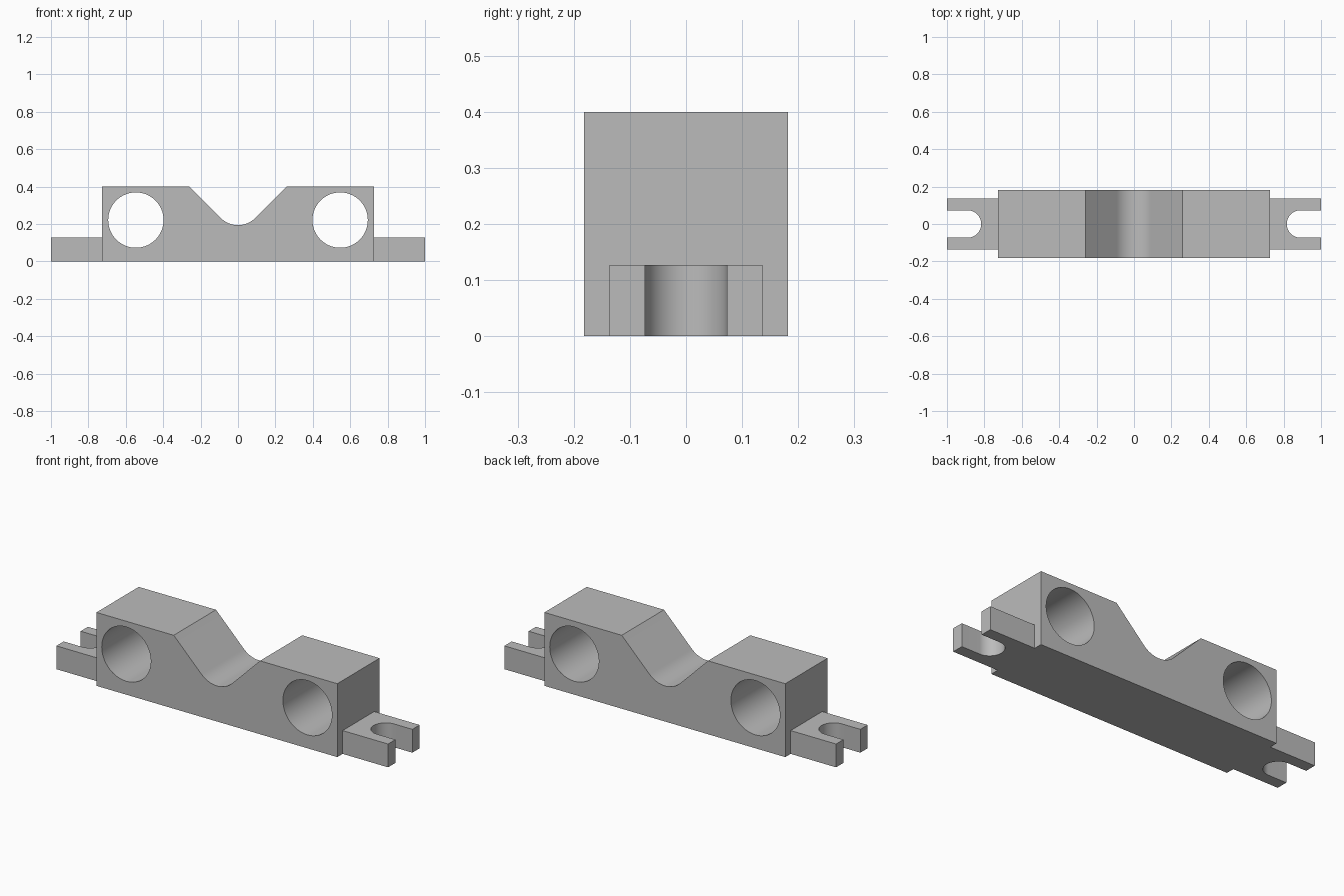
import bpy
import bmesh
from math import radians, sin, cos, sqrt
from mathutils import Vector

if "Cube" in bpy.data.objects:
    bpy.data.objects.remove(bpy.data.objects["Cube"], do_unlink=True)

# Overall sizes
HALF_LENGTH, BODY_X, BODY_Y, BODY_Z = 1.0, 0.726, 0.182, 0.4
BORE_X, BORE_Z, BORE_R = 0.546, 0.221, 0.148
NOTCH_X, NOTCH_R = 0.26, 0.13
LUG_Y, LUG_Z, SLOT_R, SLOT_X = 0.136, 0.127, 0.073, 0.89

grey = bpy.data.materials.new("plain grey")
grey.use_nodes = True
colour = (0.5, 0.5, 0.5, 1)
grey.diffuse_color = colour
grey.node_tree.nodes["Principled BSDF"].inputs["Base Color"].default_value = colour


def arc(cx, cy, r, start, end, steps):
    """Points along an arc, angles in degrees."""
    angles = [radians(start + (end - start) * i / steps) for i in range(steps + 1)]
    return [(cx + r * cos(a), cy + r * sin(a)) for a in angles]


def extrude_profile(name, loops, place, offset):
    """Fill closed loops (inner loops become holes) and extrude to a solid."""
    bm = bmesh.new()
    edges = []
    for loop in loops:
        verts = [bm.verts.new(place(u, v)) for u, v in loop]
        edges += [bm.edges.new((a, b)) for a, b in zip(verts, verts[1:] + verts[:1])]
    bmesh.ops.triangle_fill(bm, edges=edges, use_beauty=True,
                            normal=Vector(offset).normalized())
    result = bmesh.ops.extrude_face_region(bm, geom=bm.faces[:], use_keep_orig=True)
    moved = [g for g in result["geom"] if isinstance(g, bmesh.types.BMVert)]
    bmesh.ops.translate(bm, verts=moved, vec=offset)
    bmesh.ops.recalc_face_normals(bm, faces=bm.faces[:])
    mesh = bpy.data.meshes.new(name)
    bm.to_mesh(mesh)
    bm.free()
    mesh.materials.append(grey)
    obj = bpy.data.objects.new(name, mesh)
    bpy.context.collection.objects.link(obj)
    bpy.ops.object.select_all(action="DESELECT")
    obj.select_set(True)
    bpy.context.view_layer.objects.active = obj
    bpy.ops.object.shade_smooth_by_angle(angle=radians(30))
    return obj


# Main block: rounded V notch in the top, two bores from front to back
notch_centre = BODY_Z - NOTCH_X + NOTCH_R * sqrt(2)
outline = [(-BODY_X, 0), (-BODY_X, BODY_Z), (-NOTCH_X, BODY_Z)]
outline += arc(0, notch_centre, NOTCH_R, 225, 315, 24)
outline += [(NOTCH_X, BODY_Z), (BODY_X, BODY_Z), (BODY_X, 0)]
bores = [arc(side * BORE_X, BORE_Z, BORE_R, 0, 360, 64)[:-1] for side in (-1, 1)]
extrude_profile("notched_block", [outline] + bores,
                lambda u, v: (u, -BODY_Y, v), (0, 2 * BODY_Y, 0))

# Slotted mounting lugs at both ends
lug = [(BODY_X, -LUG_Y), (HALF_LENGTH, -LUG_Y), (HALF_LENGTH, -SLOT_R)]
lug += arc(SLOT_X, 0, SLOT_R, 270, 90, 32)
lug += [(HALF_LENGTH, SLOT_R), (HALF_LENGTH, LUG_Y), (BODY_X, LUG_Y)]
for name, side in (("left_lug", 1), ("right_lug", -1)):
    extrude_profile(name, [lug], lambda u, v: (side * u, v, 0), (0, 0, LUG_Z))
